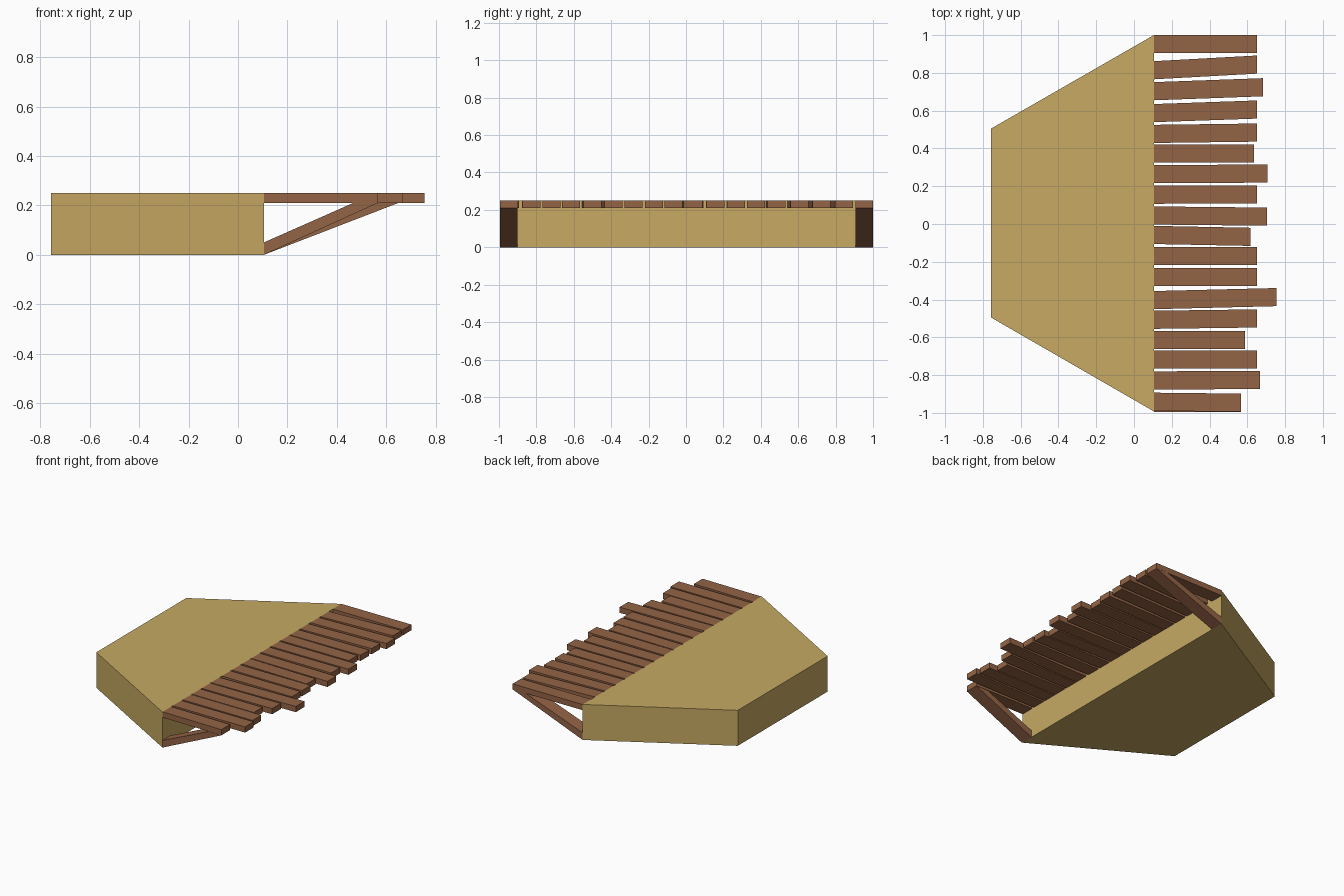
import bpy, bmesh

if "Cube" in bpy.data.objects:
    bpy.data.objects.remove(bpy.data.objects["Cube"])


def material(name, rgb):
    m = bpy.data.materials.new(name)
    m.diffuse_color = (*rgb, 1)
    m.use_nodes = True
    m.node_tree.nodes["Principled BSDF"].inputs["Base Color"].default_value = m.diffuse_color
    return m


sand = material("sand", (0.57, 0.40, 0.125))
wood = material("brown wood", (0.296, 0.127, 0.061))


def prism(name, profile, offset, mat):
    """Extrude a flat 3D outline along an offset vector into a closed solid."""
    bm = bmesh.new()
    face = bm.faces.new([bm.verts.new(p) for p in profile])
    ext = bmesh.ops.extrude_face_region(bm, geom=[face])["geom"]
    bmesh.ops.translate(bm, vec=offset,
                        verts=[g for g in ext if isinstance(g, bmesh.types.BMVert)])
    bmesh.ops.recalc_face_normals(bm, faces=bm.faces)
    mesh = bpy.data.meshes.new(name)
    bm.to_mesh(mesh)
    bm.free()
    mesh.materials.append(mat)
    ob = bpy.data.objects.new(name, mesh)
    bpy.context.collection.objects.link(ob)
    return ob


EDGE, TOP, UNDER = 0.105, 0.25, 0.21   # platform edge x, deck top, deck underside

# Trapezoid ground platform
prism("platform", [(-0.757, -0.495, 0), (EDGE, -0.992, 0),
                   (EDGE, 1.0, 0), (-0.757, 0.505, 0)], (0, 0, TOP), sand)

# Deck planks: centre y at the platform, centre y at the tip, tip x
planks = [
    (0.953, 0.953, 0.65), (0.814, 0.844, 0.65), (0.703, 0.724, 0.683),
    (0.587, 0.606, 0.65), (0.477, 0.484, 0.65), (0.374, 0.374, 0.635),
    (0.264, 0.267, 0.707), (0.155, 0.157, 0.65), (0.045, 0.039, 0.703),
    (-0.058, -0.068, 0.617), (-0.170, -0.170, 0.65), (-0.281, -0.281, 0.65),
    (-0.403, -0.387, 0.755), (-0.507, -0.500, 0.65), (-0.615, -0.615, 0.588),
    (-0.718, -0.718, 0.65), (-0.828, -0.826, 0.667), (-0.941, -0.946, 0.567),
]
HALF = 0.048
for i, (y0, y1, x1) in enumerate(planks):
    prism(f"plank_{i + 1}", [(EDGE, y0 - HALF, UNDER), (x1, y1 - HALF, UNDER),
                             (x1, y1 + HALF, UNDER), (EDGE, y0 + HALF, UNDER)],
          (0, 0, TOP - UNDER), wood)

# Diagonal braces under the two outermost planks
for name, y, tip in (("brace_back", 0.905, 0.65), ("brace_front", -0.995, 0.567)):
    prism(name, [(EDGE, y, 0), (tip, y, UNDER), (tip - 0.1, y, UNDER),
                 (EDGE, y, 0.05)], (0, 0.095, 0), wood)
